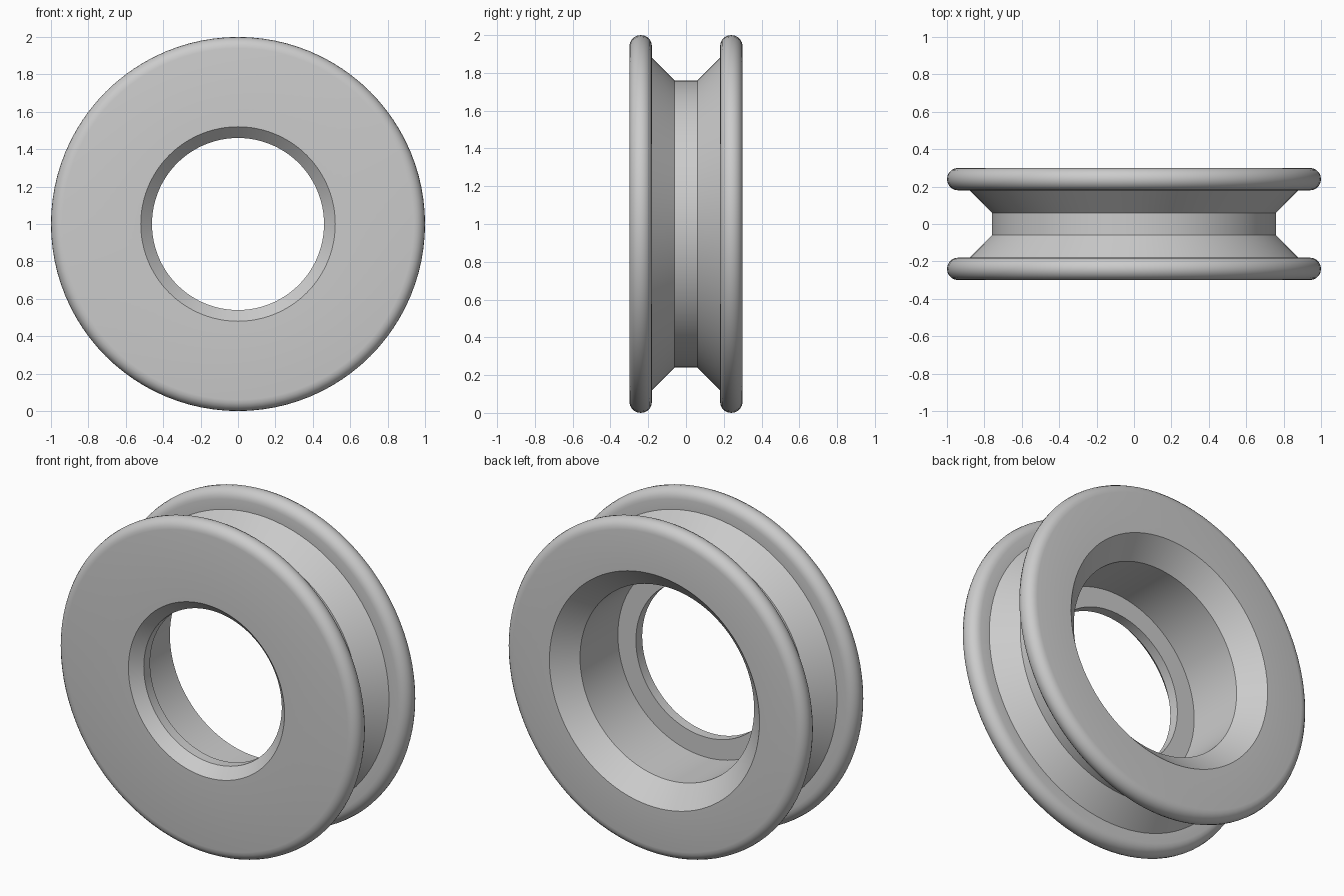
import bpy
import bmesh
from math import cos, sin, pi, radians
from mathutils import Vector

cube = bpy.data.objects.get("Cube")
if cube:
    bpy.data.objects.remove(cube)

SEGMENTS = 96
CENTRE = Vector((0, 0, 1))
RIM = 0.06        # radius of the rounded flange edge
STEPS = 10


def make_material(name, colour):
    mat = bpy.data.materials.new(name)
    mat.use_nodes = True
    mat.diffuse_color = colour
    mat.node_tree.nodes["Principled BSDF"].inputs["Base Color"].default_value = colour
    return mat


def rounded_rim(y_mid):
    """Half circle around a flange edge, from its -y side to its +y side."""
    angles = [pi * i / STEPS for i in range(STEPS + 1)]
    return [(1 - RIM + RIM * sin(a), y_mid - RIM * cos(a)) for a in angles]


def lathe(name, profile, mat):
    """Spin a closed (radius, y) profile around the horizontal y axis."""
    bm = bmesh.new()
    verts = [bm.verts.new((0, y, 1 + r)) for r, y in profile]
    edges = [bm.edges.new((v, verts[i - 1])) for i, v in enumerate(verts)]
    bmesh.ops.spin(bm, geom=verts + edges, cent=CENTRE, axis=(0, 1, 0),
                   angle=2 * pi, steps=SEGMENTS, use_merge=True)
    bmesh.ops.remove_doubles(bm, verts=bm.verts, dist=0.0001)
    bmesh.ops.recalc_face_normals(bm, faces=bm.faces)
    mesh = bpy.data.meshes.new(name)
    bm.to_mesh(mesh)
    bm.free()
    mesh.materials.append(mat)
    obj = bpy.data.objects.new(name, mesh)
    bpy.context.collection.objects.link(obj)
    bpy.ops.object.select_all(action="DESELECT")
    obj.select_set(True)
    bpy.context.view_layer.objects.active = obj
    bpy.ops.object.shade_smooth_by_angle(angle=radians(30))
    return obj


grey = make_material("light grey", (0.6, 0.6, 0.6, 1))

# Two flanges joined by a tapered groove
outside = rounded_rim(-0.24)
outside += [(0.88, -0.18), (0.76, -0.06), (0.76, 0.06), (0.88, 0.18)]
outside += rounded_rim(0.24)

# Chamfered back recess, flat shoulder, then the narrow chamfered front hole
bore = [(0.70, 0.30), (0.58, 0.18), (0.58, -0.18),
        (0.46, -0.18), (0.46, -0.24), (0.52, -0.30)]

lathe("grooved_wheel", outside + bore, grey)
